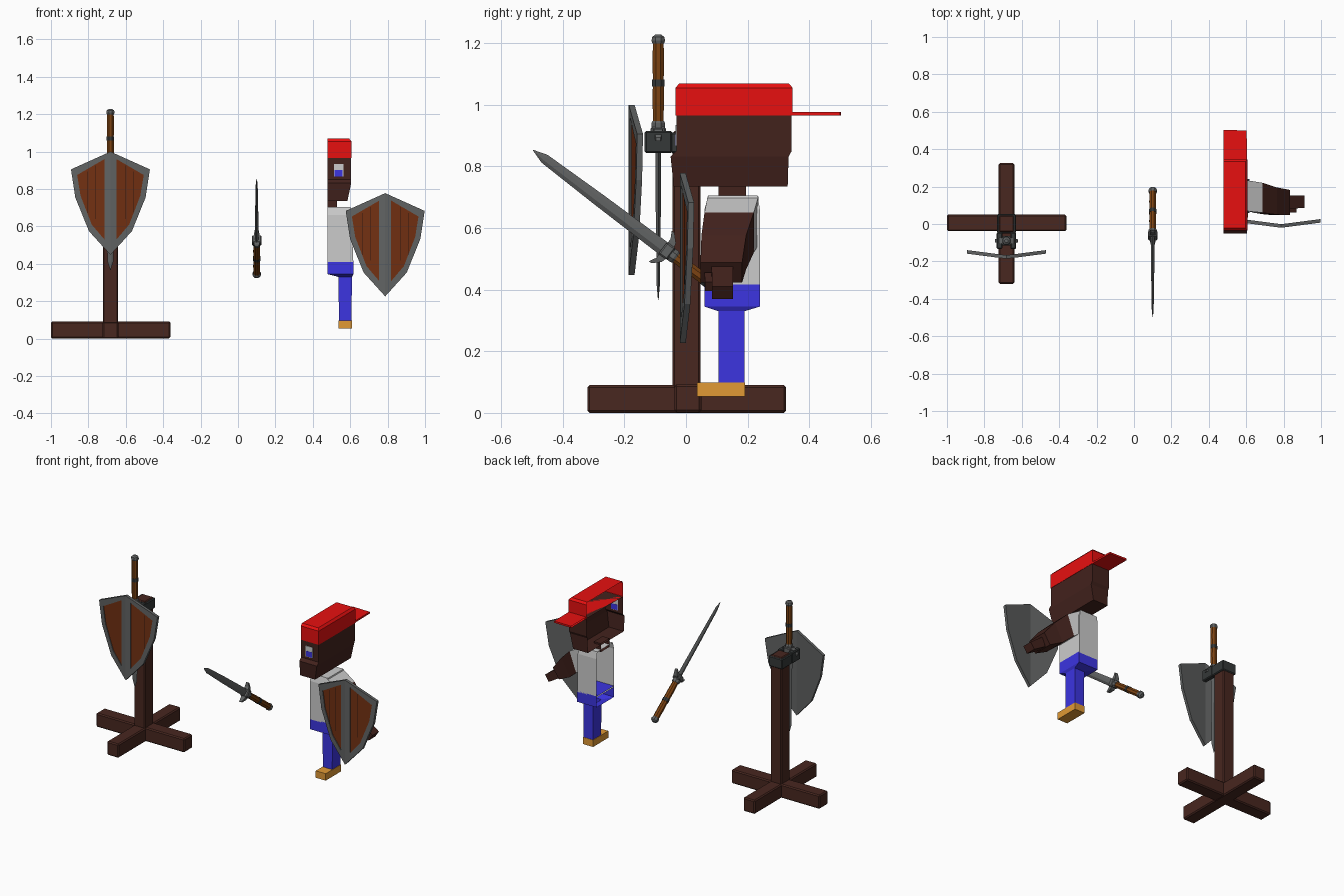
import bpy, bmesh, math
from mathutils import Matrix, Vector

if "Cube" in bpy.data.objects:
    bpy.data.objects.remove(bpy.data.objects["Cube"])

CUT = 0.478  # open symmetry plane of the half figure


def mat(name, *rgb):
    m = bpy.data.materials.new(name)
    m.diffuse_color = (*rgb, 1)
    m.use_nodes = True
    m.node_tree.nodes["Principled BSDF"].inputs["Base Color"].default_value = m.diffuse_color
    return m


WOOD = mat("dark_wood", .065, .02, .014)
SKIN = mat("skin", .055, .016, .012)
PLANK = mat("plank", .17, .03, .006)
GROOVE = mat("groove", .03, .008, .004)
GRIP = mat("grip", .2, .055, .006)
STEEL = mat("steel", .12, .125, .125)
IRON = mat("iron", .035, .04, .04)
RED = mat("red", .8, .005, .005)
BLUE = mat("blue", .045, .035, .75)
WHITE = mat("white", .7, .7, .7)
SHOE = mat("shoe", .75, .32, .035)


def finish(name, bm, *mats, matrix=None, bevel=0):
    bmesh.ops.recalc_face_normals(bm, faces=bm.faces)
    me = bpy.data.meshes.new(name)
    bm.to_mesh(me)
    bm.free()
    ob = bpy.data.objects.new(name, me)
    bpy.context.collection.objects.link(ob)
    for m in mats:
        me.materials.append(m)
    if matrix:
        ob.matrix_world = matrix
    if bevel:
        b = ob.modifiers.new("bevel", 'BEVEL')
        b.width, b.segments = bevel, 1
    return ob


def loft(name, rings, m, matrix=None, bevel=0, is_open=False):
    """Skin a stack of equal rings; is_open removes the faces on the cut plane."""
    bm = bmesh.new()
    vs = [[bm.verts.new(p) for p in r] for r in rings]
    n = len(vs[0])
    for a, b in zip(vs, vs[1:]):
        for i in range(n):
            bm.faces.new((a[i], a[(i + 1) % n], b[(i + 1) % n], b[i]))
    bm.faces.new(vs[0])
    bm.faces.new(vs[-1])
    bmesh.ops.recalc_face_normals(bm, faces=bm.faces)
    if is_open:
        side = [f for f in bm.faces if all(v.co.x < CUT + 1e-4 for v in f.verts)]
        bmesh.ops.delete(bm, geom=side, context='FACES')
    return finish(name, bm, m, matrix=matrix, bevel=bevel)


def rect(x0, x1, y0, y1, z):
    return [(x0, y0, z), (x1, y0, z), (x1, y1, z), (x0, y1, z)]


def box(name, x0, x1, y0, y1, z0, z1, m, **kw):
    return loft(name, [rect(x0, x1, y0, y1, z0), rect(x0, x1, y0, y1, z1)], m, **kw)


def turned(name, prof, m, matrix, n=8):
    rings = [[(r * math.cos((i + .5) * 2 * math.pi / n),
               r * math.sin((i + .5) * 2 * math.pi / n), z) for i in range(n)]
             for r, z in prof]
    return loft(name, rings, m, matrix=matrix)


def sword(tag, M):
    """Pommel top at the local origin, blade along -z, flat in x."""
    turned(tag + "_pommel", [(.01, 0), (.021, -.008), (.024, -.02), (.02, -.03)], STEEL, M)
    turned(tag + "_grip", [(.019, -.028), (.02, -.09), (.019, -.15), (.02, -.22), (.018, -.29)], GRIP, M)
    turned(tag + "_grip_ring", [(.0215, -.146), (.0215, -.168)], IRON, M)
    turned(tag + "_collar", [(.02, -.28), (.024, -.287), (.024, -.305)], STEEL, M)
    # crossguard block with two arms bent towards the blade
    box(tag + "_guard", -.024, .024, -.025, .025, -.335, -.3, STEEL, matrix=M, bevel=.005)
    for s in (-1, 1):
        arm = [(.01, .016, -.302, -.332), (.038, .014, -.31, -.332), (.062, .008, -.334, -.345)]
        loft(tag + "_guard_arm", [[(s * x, -w, a), (s * x, w, a), (s * x, w, b), (s * x, -w, b)]
                                  for x, w, a, b in arm], STEEL, matrix=M)
    # blade with a flat centre and sharp edges
    rings = []
    for w, t, z in ((.024, .01, -.32), (.021, .008, -.6), (.016, .005, -.815), (.001, .001, -.862)):
        rings.append([(w, 0, z), (w * .35, t, z), (-w * .35, t, z),
                      (-w, 0, z), (-w * .35, -t, z), (w * .35, -t, z)])
    loft(tag + "_blade", rings, STEEL, matrix=M)


def shield(name, loc):
    """Heater shield folded on its middle ridge, two recessed wood panels."""
    outer = [(0, 1.0), (.211, .905), (.188, .755), (.115, .575), (0, .448)]
    inner = [(.032, .96), (.178, .875), (.16, .765), (.1, .61), (.032, .53)]
    bm = bmesh.new()
    for s in (-1, 1):
        def row(pts, depth):
            return [bm.verts.new((s * x, depth + .13 * x, z)) for x, z in pts]
        o, i, p, b = row(outer, 0), row(inner, 0), row(inner, .005), row(outer, .019)
        for k in range(5):
            j = (k + 1) % 5
            bm.faces.new((o[k], o[j], i[j], i[k]))
            bm.faces.new((i[k], i[j], p[j], p[k]))
            if k < 4:
                bm.faces.new((o[k], o[j], b[j], b[k]))
        bm.faces.new(b)
        bm.faces.new(p).material_index = 1
        # gaps between the planks
        for x, z0, z1 in ((.078, .64, .925), (.122, .67, .895)):
            f = [bm.verts.new((s * (x + d), .004 + .13 * (x + d), z))
                 for d, z in ((0, z0), (.003, z0), (.003, z1), (0, z1))]
            bm.faces.new(f).material_index = 2
    bmesh.ops.remove_doubles(bm, verts=bm.verts, dist=1e-5)
    ob = finish(name, bm, STEEL, PLANK, GROOVE, matrix=Matrix.Translation(loc))
    return ob


# display stand
SX = -.682
box("stand_foot_side", -1.0, -.362, -.038, .05, .002, .092, WOOD, bevel=.007)
box("stand_foot_front", SX - .042, SX + .042, -.32, .325, 0, .09, WOOD, bevel=.007)
box("stand_post", SX - .041, SX + .041, -.044, .047, .05, .915, WOOD, bevel=.007)
box("stand_strap", SX - .05, SX + .05, -.05, .053, .843, .91, IRON, bevel=.005)
for s in (-1, 1):
    a, b = sorted((SX + s * .022, SX + s * .052))
    box("stand_prong", a, b, -.134, -.045, .843, .915, IRON, bevel=.005)

# swords: one hung on the stand, one floating
sword("hung_sword", Matrix.Translation((SX, -.09, 1.228)))
c, d = .7986, .6019
sword("loose_sword", Matrix(((0, 1, 0, .1), (d, 0, c, .192), (c, 0, -d, .334), (0, 0, 0, 1))))

# shields
shield("hung_shield", (SX, -.186, 0))
shield("held_shield", (.787, -.02, -.222))

# half figure: head, cap and eye
loft("head", [rect(CUT, .585, -.04, .33, .735), rect(CUT, .605, -.05, .333, .832),
              rect(CUT, .605, -.031, .343, .85), rect(CUT, .605, -.031, .343, .965)], SKIN, is_open=True)
loft("cap", [rect(CUT, .607, -.034, .346, .965), rect(CUT, .607, -.034, .346, 1.055),
             rect(CUT, .595, -.022, .334, 1.069)], RED, is_open=True)
loft("cap_brim", [[(CUT, .34, z), (.605, .34, z), (.602, .5, z), (CUT, .503, z)]
                  for z in (.965, .976)], RED, is_open=True)
box("eye_white", .512, .563, -.034, -.028, .866, .935, WHITE)
box("eye_iris", .515, .56, -.035, -.027, .868, .903, BLUE)

# body
box("neck", CUT, .53, .105, .195, .69, .745, SKIN, is_open=True)
loft("shirt", [rect(CUT, .615, .06, .24, .41), rect(CUT, .615, .06, .24, .66),
               rect(CUT, .6, .072, .232, .705)], WHITE, is_open=True)
loft("trousers", [rect(.54, .607, .105, .19, .09), rect(.537, .609, .105, .19, .33),
                  rect(CUT, .618, .06, .24, .345), rect(CUT, .618, .06, .24, .417)], BLUE, is_open=True)
box("shoe", .537, .609, .035, .192, .053, .098, SHOE)


# arm, hanging outwards and down
def arm_ring(xt, zt, xb, zb, y0, y1):
    return [(xt, y0, zt), (xt, y1, zt), (xb, y1, zb), (xb, y0, zb)]


sleeve_end = arm_ring(.688, .65, .64, .52, .06, .22)
loft("sleeve", [arm_ring(.595, .702, .605, .545, .07, .235), sleeve_end], WHITE)
loft("arm", [sleeve_end, arm_ring(.765, .575, .705, .465, .05, .195),
             arm_ring(.835, .488, .79, .423, .047, .182)], SKIN)
loft("hand", [arm_ring(.825, .475, .8, .42, .083, .152), arm_ring(.912, .41, .885, .37, .085, .152)], SKIN)
loft("thumb", [arm_ring(.825, .455, .808, .425, .06, .09), arm_ring(.868, .425, .852, .395, .062, .09)], SKIN)
